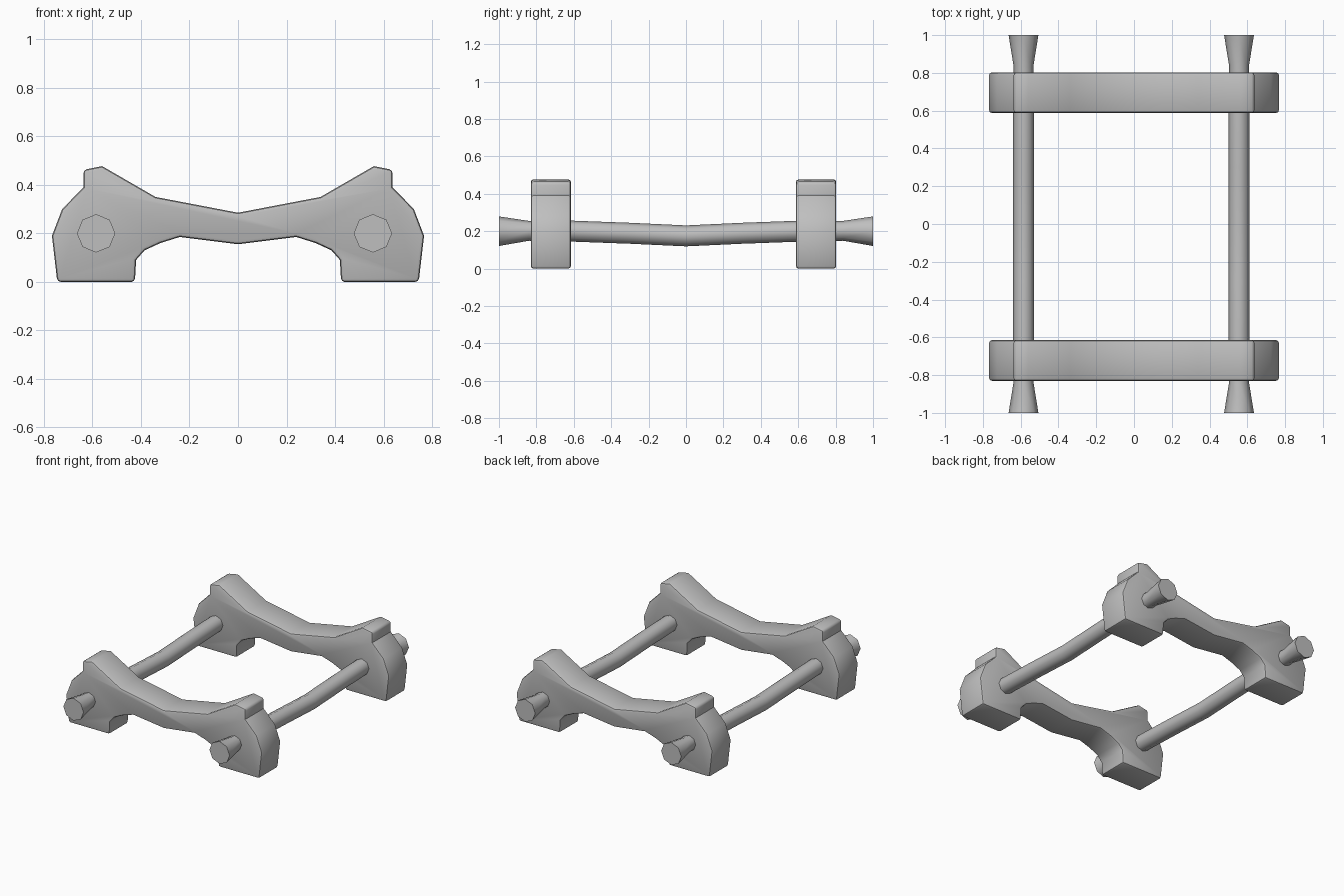
import bpy
import bmesh
from math import cos, sin, tau, radians

cube = bpy.data.objects.get("Cube")
if cube:
    bpy.data.objects.remove(cube, do_unlink=True)

# One plain grey material
grey = bpy.data.materials.new("plain grey")
grey.use_nodes = True
colour = (0.52, 0.52, 0.52, 1)
grey.diffuse_color = colour
grey.node_tree.nodes["Principled BSDF"].inputs["Base Color"].default_value = colour


def finish(bm, name, angle, bevel=0):
    """Turn a bmesh into a shaded object, with optional softened edges."""
    bmesh.ops.recalc_face_normals(bm, faces=bm.faces)
    mesh = bpy.data.meshes.new(name)
    bm.to_mesh(mesh)
    bm.free()
    mesh.materials.append(grey)
    obj = bpy.data.objects.new(name, mesh)
    bpy.context.collection.objects.link(obj)
    bpy.ops.object.select_all(action="DESELECT")
    obj.select_set(True)
    bpy.context.view_layer.objects.active = obj
    if bevel:
        mod = obj.modifiers.new("soft_edges", "BEVEL")
        mod.width = bevel
        mod.segments = 2
        mod.limit_method = "ANGLE"
        mod.angle_limit = radians(55)
        bpy.ops.object.modifier_apply(modifier=mod.name)
    bpy.ops.object.shade_smooth_by_angle(angle=radians(angle))
    return obj


# Arched end support: half outline, mirrored across the middle
HALF = [(0.34, 0.35), (0.56, 0.477), (0.637, 0.462), (0.637, 0.39),
        (0.725, 0.30), (0.767, 0.19), (0.745, 0), (0.425, 0),
        (0.42, 0.09), (0.385, 0.13), (0.32, 0.16), (0.24, 0.185)]


def support(name, y0, y1):
    outline = [(0, 0.285)] + HALF + [(0, 0.155)]
    outline += [(-x, z) for x, z in reversed(HALF)]
    bm = bmesh.new()
    face = bm.faces.new([bm.verts.new((x, y0, z)) for x, z in outline])
    side = bmesh.ops.extrude_face_region(bm, geom=[face])
    moved = [v for v in side["geom"] if isinstance(v, bmesh.types.BMVert)]
    bmesh.ops.translate(bm, verts=moved, vec=(0, y1 - y0, 0))
    finish(bm, name, 40, 0.014)


support("front_support", -0.83, -0.615)
support("back_support", 0.588, 0.803)

# Sagging eight-sided rail with flared ends: distance, radius, height
STATIONS = [(1, 0.079, 0.2), (0.84, 0.053, 0.202), (0.6, 0.056, 0.2),
            (0.3, 0.056, 0.189), (0, 0.056, 0.175)]


def rail(name, x):
    path = [(-y, r, z) for y, r, z in STATIONS] + STATIONS[-2::-1]
    bm = bmesh.new()
    rings = []
    for y, r, z in path:
        rings.append([bm.verts.new((x + r * cos(tau * i / 8), y, z + r * sin(tau * i / 8)))
                      for i in range(8)])
    for a, b in zip(rings, rings[1:]):
        for i in range(8):
            j = (i + 1) % 8
            bm.faces.new((a[i], a[j], b[j], b[i]))
    bm.faces.new(rings[0])
    bm.faces.new(rings[-1])
    finish(bm, name, 50)


rail("right_rail", -0.585)
rail("left_rail", 0.556)
